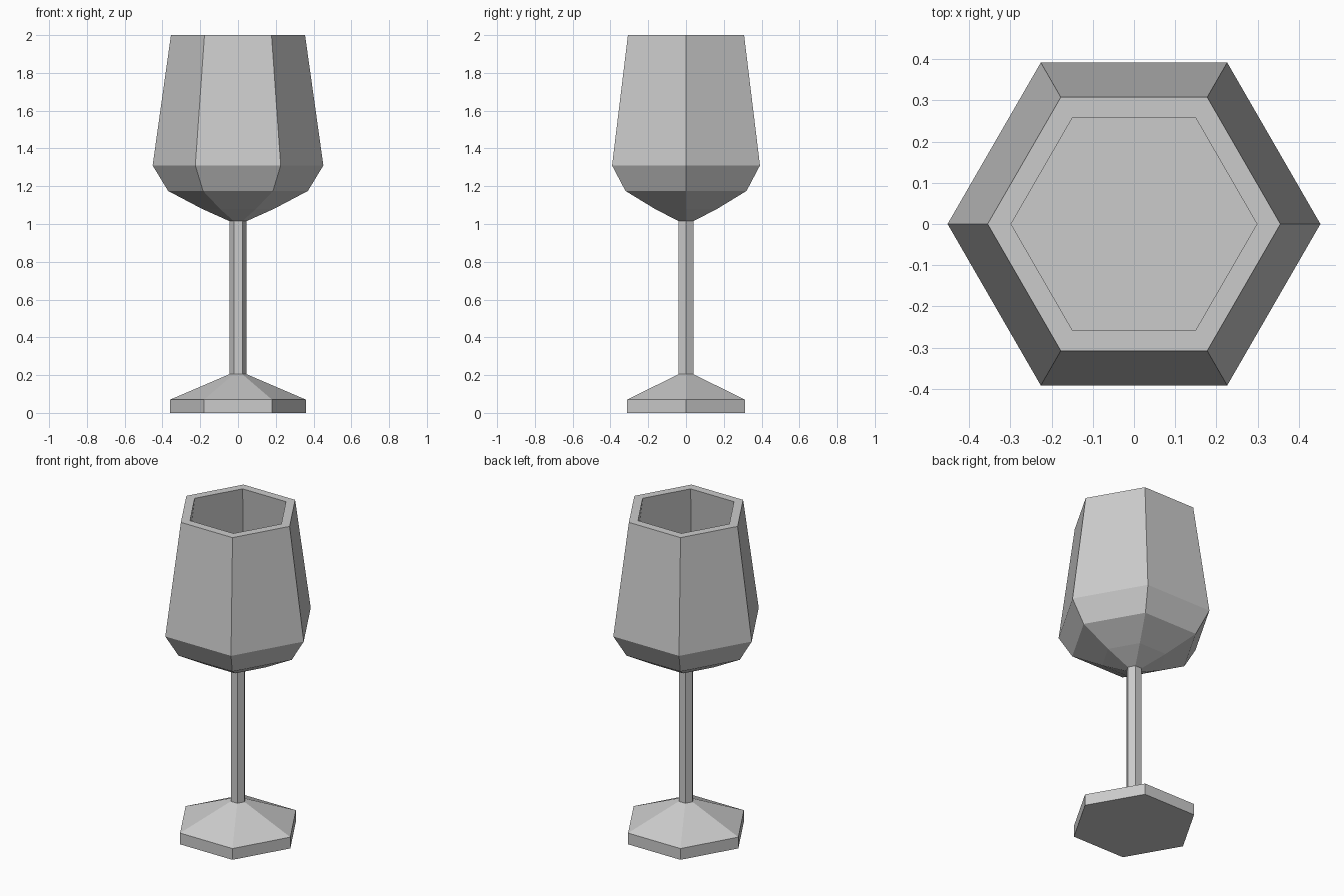
import bpy, bmesh
from math import cos, sin, pi

if "Cube" in bpy.data.objects:
    bpy.data.objects.remove(bpy.data.objects["Cube"])

SIDES = 6


def lathe(name, profile, cap_start=False, cap_end=False):
    """Sweep (radius, height) points around z as a six-sided flat-faced form."""
    bm = bmesh.new()
    rings = [[bm.verts.new((r * cos(2 * pi * i / SIDES), r * sin(2 * pi * i / SIDES), z))
              for i in range(SIDES)] for r, z in profile]
    for a, b in zip(rings, rings[1:]):
        for i in range(SIDES):
            j = (i + 1) % SIDES
            bm.faces.new((a[i], a[j], b[j], b[i]))
    if cap_start:
        bm.faces.new(rings[0][::-1])
    if cap_end:
        bm.faces.new(rings[-1])
    mesh = bpy.data.meshes.new(name)
    bm.to_mesh(mesh)
    bm.free()
    obj = bpy.data.objects.new(name, mesh)
    bpy.context.collection.objects.link(obj)
    return obj


# foot: flat hexagonal slab with a sloping top
lathe("foot", [(0.36, 0), (0.36, 0.07), (0.045, 0.205)], cap_start=True)

# stem: thin hexagonal column
lathe("stem", [(0.045, 0.205), (0.045, 1.015)])

# bowl: outer shell, rim, then inner wall down to a flat floor
lathe("bowl", [(0.045, 1.015), (0.19, 1.08), (0.37, 1.175), (0.452, 1.31),
               (0.355, 2.0), (0.298, 2.0), (0.39, 1.31), (0.325, 1.2)], cap_end=True)
